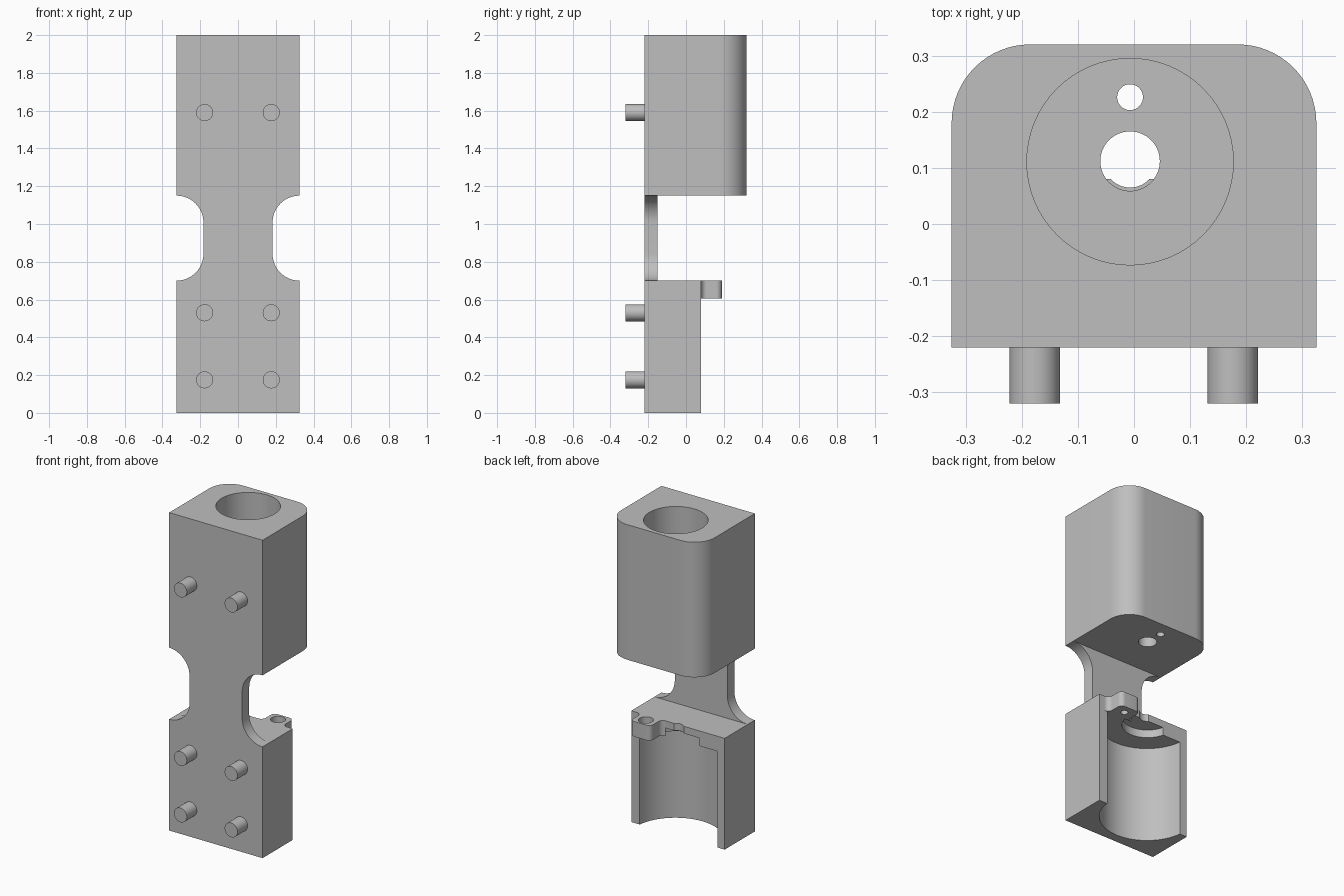
import bpy, bmesh
from math import sin, cos, radians

if "Cube" in bpy.data.objects:
    bpy.data.objects.remove(bpy.data.objects["Cube"], do_unlink=True)

grey = bpy.data.materials.new("plain_grey")
grey.use_nodes = True
COLOUR = (0.52, 0.52, 0.52, 1)
grey.diffuse_color = COLOUR
grey.node_tree.nodes["Principled BSDF"].inputs["Base Color"].default_value = COLOUR


def arc(cx, cy, r, start, end, steps=16):
    """Points along an arc, angles in degrees."""
    angles = [radians(start + (end - start) * i / steps) for i in range(steps + 1)]
    return [(cx + r * cos(a), cy + r * sin(a)) for a in angles]


def prism(name, outline, low, high, axis="Z"):
    """Extrude a flat outline along Z (outline in x, y) or Y (outline in x, z)."""
    place = (lambda u, v, d: (u, v, d)) if axis == "Z" else (lambda u, v, d: (u, d, v))
    bm = bmesh.new()
    base = [bm.verts.new(place(u, v, low)) for u, v in outline]
    top = [bm.verts.new(place(u, v, high)) for u, v in outline]
    bm.faces.new(base)
    bm.faces.new(top)
    for i in range(len(base)):
        j = (i + 1) % len(base)
        bm.faces.new((base[i], base[j], top[j], top[i]))
    bmesh.ops.recalc_face_normals(bm, faces=bm.faces)
    mesh = bpy.data.meshes.new(name)
    bm.to_mesh(mesh)
    bm.free()
    obj = bpy.data.objects.new(name, mesh)
    bpy.context.collection.objects.link(obj)
    mesh.materials.append(grey)
    return obj


def cylinder(name, u, v, r, low, high, axis="Z", sides=64):
    return prism(name, arc(u, v, r, 0, 360, sides)[:-1], low, high, axis)


def select(obj):
    bpy.ops.object.select_all(action="DESELECT")
    obj.select_set(True)
    bpy.context.view_layer.objects.active = obj


def bore(obj, u, v, r, low, high):
    """Cut a vertical round hole."""
    cutter = cylinder("bore_cutter", u, v, r, low, high)
    cutter.hide_render = True
    mod = obj.modifiers.new("bore", "BOOLEAN")
    mod.operation = "DIFFERENCE"
    mod.solver = "EXACT"
    mod.object = cutter
    select(obj)
    bpy.ops.object.modifier_apply(modifier=mod.name)
    bpy.data.objects.remove(cutter, do_unlink=True)


# Main sizes
W, FRONT, BACK = 0.325, -0.22, 0.32
STEP = 0.08                      # back of the lower block
LOW_TOP, UP_BOTTOM, TOP = 0.70, 1.15, 2.0
CEILING = 0.605
CX, CY = -0.007, 0.111           # shared bore axis
parts = []

# Upper block with rounded back corners, a deep socket and two floor holes
R = 0.14
upper = prism("upper_block",
              [(-W, FRONT), (W, FRONT)]
              + arc(W - R, BACK - R, R, 0, 90)
              + arc(R - W, BACK - R, R, 90, 180), UP_BOTTOM, TOP)
bore(upper, CX, CY, 0.184, UP_BOTTOM + 0.09, TOP + 0.1)
bore(upper, CX, CY + 0.001, 0.053, UP_BOTTOM - 0.1, UP_BOTTOM + 0.3)
bore(upper, CX, 0.226, 0.023, UP_BOTTOM - 0.1, UP_BOTTOM + 0.3)
parts.append(upper)

# Thin neck flaring to full width at both ends
F = 0.142
neck = prism("neck_plate",
             arc(W, LOW_TOP + F, F, 270, 180)
             + arc(W, UP_BOTTOM - F, F, 180, 90)
             + arc(-W, UP_BOTTOM - F, F, 90, 0)
             + arc(-W, LOW_TOP + F, F, 0, -90), FRONT, -0.15, "Y")
parts.append(neck)

# Lower block, open at the back, with cavity, ceiling recess and shaft notch
lower = prism("lower_block",
              [(-W, FRONT), (W, FRONT), (W, STEP), (-W, STEP)], 0, LOW_TOP)
bore(lower, CX + 0.003, CY, 0.272, -0.1, CEILING)
bore(lower, CX, CY, 0.145, CEILING - 0.1, CEILING + 0.05)
bore(lower, CX, CY + 0.001, 0.047, CEILING - 0.1, LOW_TOP + 0.1)
parts.append(lower)

# Screw tab with flared root and counterbored hole
TX, TY = 0.185, 0.134
right_half = arc(TX + 0.1, STEP + 0.03, 0.03, 270, 180, 8) \
    + arc(TX + 0.04, 0.16, 0.03, 0, 90, 8)
left_half = [(2 * TX - x, y) for x, y in reversed(right_half)]
tab = prism("screw_tab", right_half + left_half, CEILING, LOW_TOP)
bore(tab, TX, TY, 0.043, LOW_TOP - 0.045, LOW_TOP + 0.1)
bore(tab, TX, TY, 0.021, CEILING - 0.1, LOW_TOP + 0.1)
parts.append(tab)

# Three rows of locating pegs on the front
for row, z in (("bottom", 0.175), ("middle", 0.53), ("top", 1.59)):
    for side, x in (("right", -0.177), ("left", 0.176)):
        parts.append(cylinder(f"{row}_{side}_peg", x, z, 0.045, -0.32, FRONT, "Y", 40))

for part in parts:
    select(part)
    bpy.ops.object.shade_smooth_by_angle(angle=radians(30))
